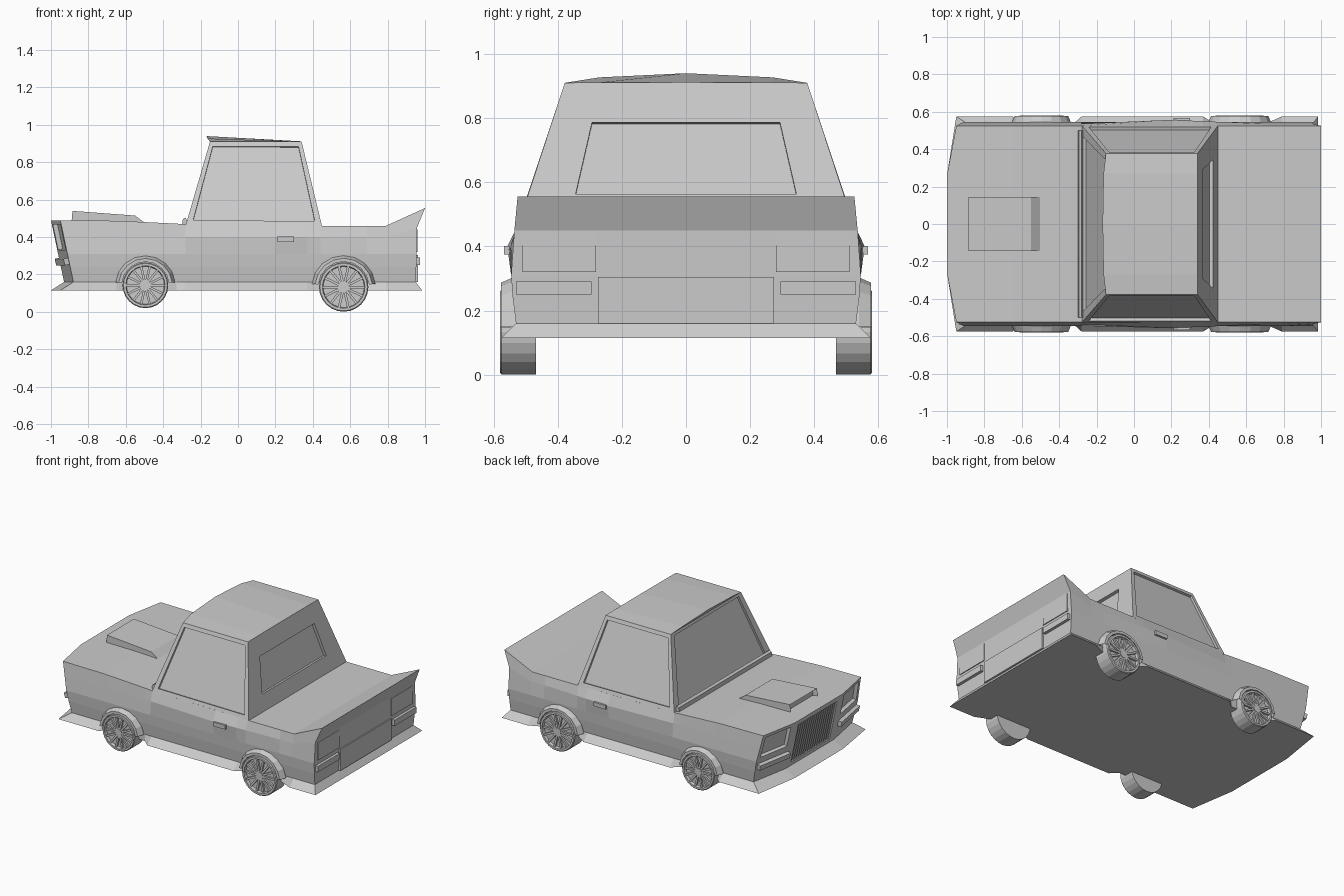
import bpy, bmesh, math
from mathutils import Vector, Matrix

if "Cube" in bpy.data.objects:
    bpy.data.objects.remove(bpy.data.objects["Cube"])

GREY = (0.6, 0.6, 0.6, 1)
mat = bpy.data.materials.new("plain grey")
mat.use_nodes = True
mat.diffuse_color = GREY
mat.node_tree.nodes["Principled BSDF"].inputs["Base Color"].default_value = GREY


def finish(name, bm):
    bmesh.ops.remove_doubles(bm, verts=bm.verts, dist=0.0005)
    bmesh.ops.recalc_face_normals(bm, faces=bm.faces)
    mesh = bpy.data.meshes.new(name)
    bm.to_mesh(mesh)
    bm.free()
    mesh.materials.append(mat)
    obj = bpy.data.objects.new(name, mesh)
    bpy.context.collection.objects.link(obj)
    return obj


def face(bm, pts):
    return bm.faces.new([bm.verts.new(p) for p in pts])


def sub_quad(q, u0, u1, v0, v1, height=0.0):
    """Part of a quad (bl, br, tr, tl from outside), lifted along its normal."""
    a, b, c, d = (Vector(p) for p in q)
    n = (b - a).cross(d - a).normalized() * height
    return [a.lerp(b, u).lerp(d.lerp(c, u), v) + n
            for u, v in ((u0, v0), (u1, v0), (u1, v1), (u0, v1))]


def bridge(bm, r1, r2):
    for i in range(len(r1)):
        j = (i + 1) % len(r1)
        face(bm, (r1[i], r1[j], r2[j], r2[i]))


def recess(bm, q, u0, u1, v0, v1, depth):
    """Frame with a sunken panel."""
    rim = sub_quad(q, u0, u1, v0, v1)
    floor = sub_quad(q, u0, u1, v0, v1, -depth)
    bridge(bm, [Vector(p) for p in q], rim)
    bridge(bm, rim, floor)
    face(bm, floor)


def plate(bm, q, u0, u1, v0, v1, low, high):
    """Raised block on part of a quad."""
    r1 = sub_quad(q, u0, u1, v0, v1, low)
    r2 = sub_quad(q, u0, u1, v0, v1, high)
    bridge(bm, r1, r2)
    face(bm, r1)
    face(bm, r2)


def flip(p):
    return (p[0], -p[1], p[2])


def mirror_quad(q):
    return [flip(q[i]) for i in (1, 0, 3, 2)]


# body: stacked outlines from hood level down to the flared skirt
stations = [-0.65, -0.6, -0.33, -0.28, 0.2, 0.37, 0.44, 0.69, 0.79]
top_z = [0.487, 0.485, 0.472, 0.468, 0.465, 0.462, 0.46, 0.46, 0.46]
arches = (1, 2, 6, 7)


def outline(z, y, tail, tail_z, bulge=0.0, lip=False):
    nose = -1.0 if lip else -1 + (0.49 - z) * 0.212
    pts = [(nose, 0.26, z), (nose + 0.05, y, z)]
    for i, x in enumerate(stations):
        w = y - 0.045 if lip and i in arches else y
        w += bulge * max(0, 1 - abs(x - 0.2) / 0.5)
        pts.append((x, w, top_z[i] if z == 0.49 else z))
    pts.append((tail, y, tail_z))
    return pts


halves = [outline(0.49, 0.525, 1.0, 0.555),
          outline(0.40, 0.535, 0.957, 0.45, 0.022),
          outline(0.31, 0.545, 0.955, 0.31),
          outline(0.24, 0.54, 0.953, 0.24),
          outline(0.16, 0.53, 0.95, 0.16),
          outline(0.115, 0.575, 0.985, 0.115, lip=True)]
rings = [h + [flip(p) for p in reversed(h)] for h in halves]
k = len(halves[0])
bm = bmesh.new()
for lv in range(len(rings) - 1):
    for i in range(2 * k):
        if (i in (0, 2 * k - 2) and lv < 2) or (i == 2 * k - 1 and lv < 4):
            continue
        j = (i + 1) % (2 * k)
        face(bm, (rings[lv][i], rings[lv][j], rings[lv + 1][j], rings[lv + 1][i]))
for ring in (rings[0], rings[-1]):
    for i in range(k - 1):
        face(bm, (ring[i], ring[i + 1], ring[2 * k - 2 - i], ring[2 * k - 1 - i]))
# sunken headlights and grille
lamp_q = [halves[2][1], halves[2][0], halves[0][0], halves[0][1]]
for q in (lamp_q, mirror_quad(lamp_q)):
    recess(bm, q, 0.1, 0.9, 0.12, 0.88, 0.025)
lo, hi = halves[4][0], halves[0][0]
grille_q = [lo, flip(lo), flip(hi), hi]
recess(bm, grille_q, 0.1, 0.9, 0.08, 0.9, 0.03)
finish("body", bm)

# grille slats
bm = bmesh.new()
count = 17
for i in range(count):
    u = 0.1 + 0.8 * (i + 0.5) / count
    plate(bm, grille_q, u - 0.012, u + 0.012, 0.08, 0.9, -0.03, -0.006)
finish("grille_slats", bm)

# front lower lamps
bm = bmesh.new()
low_q = [halves[3][1], halves[3][0], halves[2][0], halves[2][1]]
for q in (low_q, mirror_quad(low_q)):
    plate(bm, q, 0.05, 0.97, 0.2, 0.7, -0.01, 0.025)
finish("front_lower_lamps", bm)

# tail panels, measured directly in y and z
tail_q = [(0.953, -0.5, 0), (0.953, 0.5, 0), (0.953, 0.5, 1), (0.953, -0.5, 1)]
bm = bmesh.new()
plate(bm, tail_q, 0.225, 0.775, 0.16, 0.305, -0.01, 0.01)
finish("tail_centre_panel", bm)
bm = bmesh.new()
for s in (-1, 1):
    for y0, y1, z0, z1, h in ((0.28, 0.51, 0.32, 0.44, 0.008),
                              (0.295, 0.53, 0.25, 0.29, 0.02)):
        a, b = sorted((0.5 + s * y0, 0.5 + s * y1))
        plate(bm, tail_q, a, b, z0, z1, -0.01, h)
finish("tail_lamps", bm)

# cabin: four framed windows and a crowned roof
bm = bmesh.new()
fb, rb = (-0.28, 0.527, 0.462), (0.45, 0.527, 0.455)
ft, rt = (-0.15, 0.378, 0.91), (0.34, 0.378, 0.91)
side_q = [rb, fb, ft, rt]
for q in (side_q, mirror_quad(side_q)):
    a, b = 0.045, 0.955
    recess(bm, q, a, b, 0.065, 0.945, 0.015)
recess(bm, [flip(rb), rb, rt, flip(rt)], 0.15, 0.85, 0.24, 0.73, 0.02)
recess(bm, [fb, flip(fb), flip(ft), ft], 0.05, 0.95, 0.06, 0.96, 0.015)
crown = [ft, (-0.163, 0.27, 0.927), (-0.168, 0, 0.94), (-0.163, -0.27, 0.927), flip(ft)]
back = [rt, (0.34, 0.27, 0.911), (0.34, 0, 0.912), (0.34, -0.27, 0.911), flip(rt)]
for i in range(4):
    face(bm, (crown[i], crown[i + 1], back[i + 1], back[i]))
face(bm, crown)
face(bm, back)
face(bm, (fb, rb, flip(rb), flip(fb)))
finish("cabin", bm)


def prism(name, profile, half_width, y=0.0):
    """Profile in x and z, extruded across y."""
    bm = bmesh.new()
    r1 = [(x, y - half_width, z) for x, z in profile]
    r2 = [(x, y + half_width, z) for x, z in profile]
    bridge(bm, r1, r2)
    face(bm, r1)
    face(bm, r2)
    return finish(name, bm)


# cowl, hood scoop and door handles
prism("cowl", [(-0.3, 0.46), (-0.295, 0.495), (-0.28, 0.505), (-0.262, 0.46)], 0.5)
scoop = prism("hood_scoop", [(-0.89, 0.48), (-0.885, 0.54), (-0.55, 0.515), (-0.49, 0.47)], 0.145)
bm = bmesh.new()
bm.from_mesh(scoop.data)
bm.faces.ensure_lookup_table()
mouth = min(bm.faces, key=lambda f: f.calc_center_median().x)
bmesh.ops.inset_individual(bm, faces=[mouth], thickness=0.01, depth=-0.03)
bm.to_mesh(scoop.data)
bm.free()
for s, side in ((1, "left"), (-1, "right")):
    prism("door_handle_" + side, [(0.21, 0.375), (0.21, 0.402), (0.3, 0.402), (0.3, 0.375)],
          0.012, s * 0.555)


def lathe(bm, profile, cx, cz, s, start, end, steps):
    """Spin (radius, y) points round the axle."""
    def point(r, y, i):
        a = start + (end - start) * i / steps
        return (cx + r * math.cos(a), s * y, cz + r * math.sin(a))
    for i in range(steps):
        for (r1, y1), (r2, y2) in zip(profile, profile[1:]):
            pts = [point(r1, y1, i), point(r2, y2, i), point(r2, y2, i + 1), point(r1, y1, i + 1)]
            if r1 == 0:
                pts.pop()
            elif r2 == 0:
                pts.pop(2)
            face(bm, pts)


# wheels with spoked rims, and flared arches
for end, cx, cz, r in (("front", -0.495, 0.142, 0.122), ("rear", 0.565, 0.133, 0.132)):
    for s, side in ((1, "left"), (-1, "right")):
        bm = bmesh.new()
        lathe(bm, [(0, 0.468), (r, 0.468), (r, 0.575), (r * 0.96, 0.58), (r * 0.86, 0.58),
                   (r * 0.83, 0.56), (0, 0.56)], cx, cz, s, 0, math.tau, 24)
        finish(f"{end}_wheel_{side}", bm)
        bm = bmesh.new()
        lathe(bm, [(0, 0.555), (r * 0.2, 0.555), (r * 0.2, 0.576), (0, 0.576)],
              cx, cz, s, 0, math.tau, 12)
        for i in range(14):
            m = (Matrix.Translation((cx, s * 0.564, cz))
                 @ Matrix.Rotation(math.tau * i / 14, 4, "Y")
                 @ Matrix.Translation((r * 0.5, 0, 0))
                 @ Matrix.Diagonal((r * 0.72, 0.018, r * 0.1, 1)))
            bmesh.ops.create_cube(bm, size=1, matrix=m)
        finish(f"{end}_rim_{side}", bm)
        bm = bmesh.new()
        inner = r + 0.004
        lathe(bm, [(inner, 0.5), (inner, 0.577), (inner + 0.018, 0.577), (inner + 0.034, 0.54),
                   (inner + 0.034, 0.5), (inner, 0.5)], cx, cz, s, 0.1, math.pi - 0.1, 8)
        finish(f"{end}_arch_{side}", bm)
